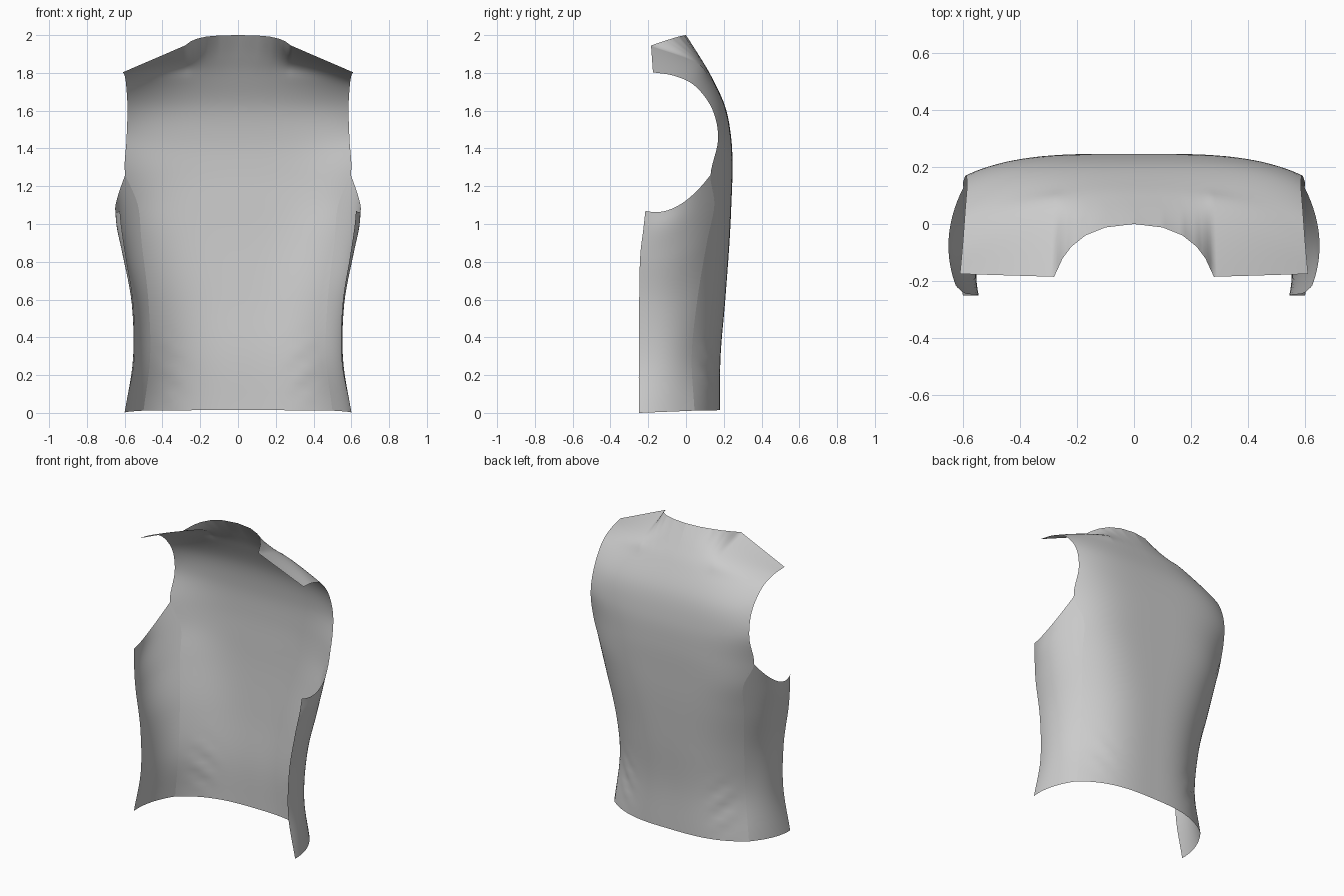
import bpy, math
from mathutils import Vector

if "Cube" in bpy.data.objects:
    bpy.data.objects.remove(bpy.data.objects["Cube"])

N_U = 61      # columns across half of the back (corner of the neck falls on column 28)
STEPS = 6     # subdivisions between key rows

# Back rows: centre y, centre z, outer edge x, y, z, curve power
BACK = [
    (.180, .015, .500, .045, .012, 3.0),
    (.183, .30, .465, .030, .30, 3.0),
    (.208, .60, .475, .060, .60, 3.0),
    (.230, .90, .510, .110, .90, 3.5),
    (.240, 1.10, .530, .150, 1.10, 4.0),
    (.246, 1.28, .597, .130, 1.26, 4.0),
    (.240, 1.45, .590, .170, 1.45, 4.0),
    (.208, 1.62, .585, .138, 1.61, 4.0),
    (.135, 1.78, .592, .045, 1.733, 3.2),
    (.070, 1.89, .600, -.065, 1.785, 2.5),
]
# Neckline and shoulder edge
TOP = [(0, 0, 2), (.10, -.012, 1.998), (.17, -.04, 1.992), (.22, -.08, 1.98),
       (.25, -.12, 1.967), (.28, -.185, 1.945), (.61, -.175, 1.803)]

# Side rows: middle point and front edge point
SIDE = [
    ((.580, -.10, .006), (.600, -.25, 0)),
    ((.544, -.10, .30), (.548, -.25, .28)),
    ((.553, -.09, .59), (.553, -.248, .57)),
    ((.600, -.06, .84), (.592, -.243, .82)),
    ((.634, -.045, 1.00), (.615, -.226, .97)),
    ((.649, -.045, 1.095), (.625, -.215, 1.07)),
]


def top_edge(x):
    for a, b in zip(TOP, TOP[1:]):
        if x <= b[0] + 1e-6:
            return Vector(a).lerp(Vector(b), (x - a[0]) / (b[0] - a[0]))
    return Vector(TOP[-1])


def back_row(row, t):
    yc, zc, xe, ye, ze, p = row
    return Vector((xe * t, yc + (ye - yc) * t ** p, zc + (ze - zc) * t ** 1.5))


def side_row(i, t):
    s, m, f = back_row(BACK[i], 1), Vector(SIDE[i][0]), Vector(SIDE[i][1])
    return s * (2 * t - 1) * (t - 1) + m * 4 * t * (1 - t) + f * t * (2 * t - 1)


def spline(pts):
    """Smooth curve through the key points of one column."""
    p = [pts[0] * 2 - pts[1]] + pts + [pts[-1] * 2 - pts[-2]]
    out = []
    for i in range(1, len(p) - 2):
        a, b, c, d = p[i - 1:i + 3]
        for k in range(STEPS):
            s = k / STEPS
            out.append(.5 * (2 * b + (c - a) * s + (2 * a - 5 * b + 4 * c - d) * s * s
                             + (3 * b - a - 3 * c + d) * s ** 3))
    return out + [pts[-1]]


def panel(name, columns):
    """Grid surface from columns, mirrored to the other side."""
    h = len(columns[0])
    faces = [(i * h + j, i * h + j + 1, (i + 1) * h + j + 1, (i + 1) * h + j)
             for i in range(len(columns) - 1) for j in range(h - 1)]
    me = bpy.data.meshes.new(name)
    me.from_pydata([v for c in columns for v in c], [], faces)
    me.shade_smooth()
    ob = bpy.data.objects.new(name, me)
    bpy.context.collection.objects.link(ob)
    mod = ob.modifiers.new("Mirror", 'MIRROR')
    mod.use_mirror_merge = False
    return ob


# Back panel from centre seam to side seam and armhole, with soft waist folds
cols = []
for i in range(N_U + 1):
    t = i / N_U
    col = spline([back_row(r, t) for r in BACK] + [top_edge(.61 * t)])
    for v in col:
        fade = math.exp(-((v.x - .37) / .08) ** 2 - ((v.z - .24) / .12) ** 2) * (1 - t ** 6)
        v.y += .010 * fade * math.sin(45 * (v.z - .7 * v.x))
    cols.append(col)
panel("vest_back_panel", cols)

# Side panel from side seam to front edge, topped by the underarm curve
panel("vest_side_panel",
      [spline([side_row(i, k / 20) for i in range(len(SIDE))]) for k in range(21)])
